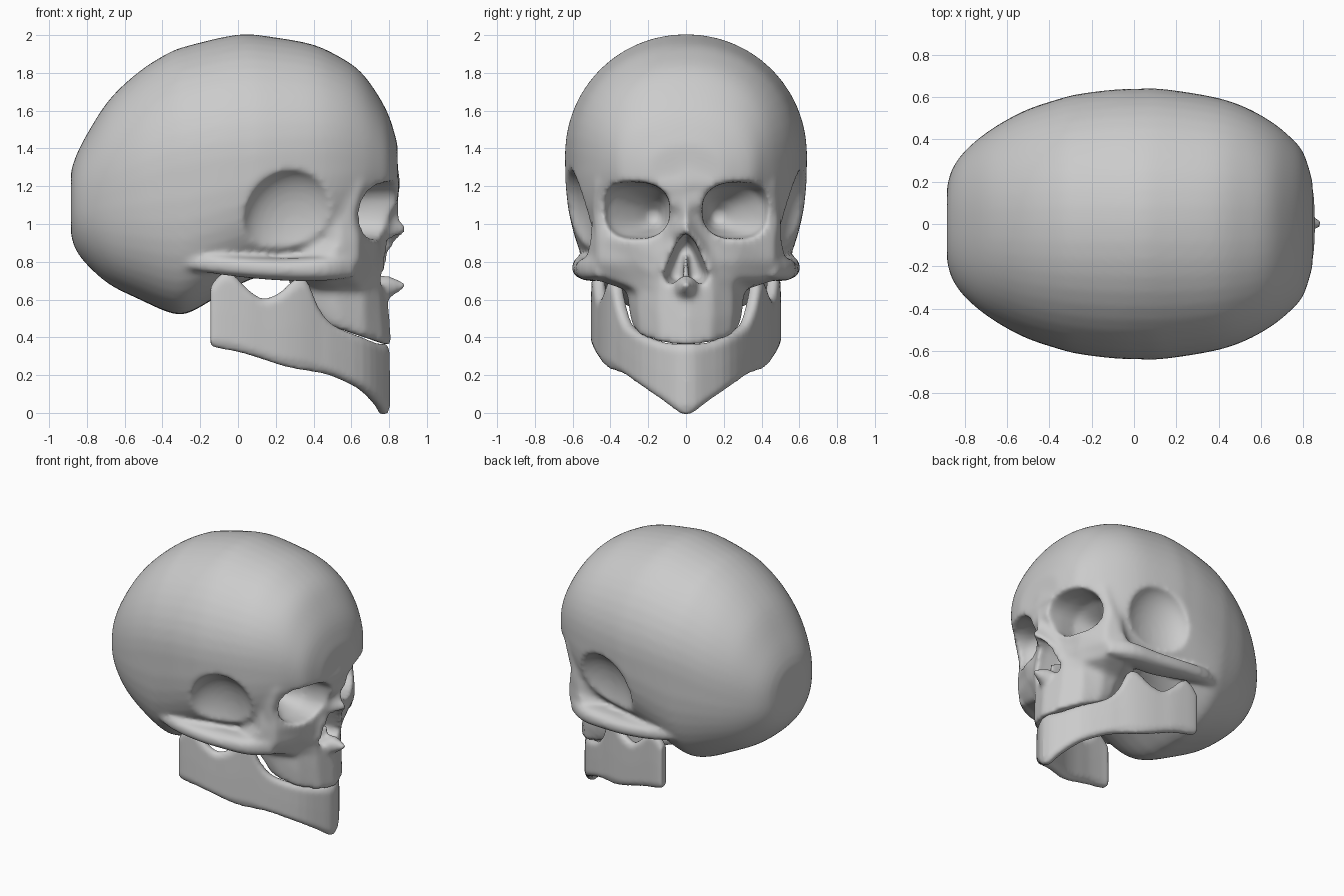
import bpy, bmesh, math
from mathutils import Vector

if "Cube" in bpy.data.objects:
    bpy.data.objects.remove(bpy.data.objects["Cube"])


def loft(name, rings):
    """Skin a list of equal-length closed rings and cap both ends."""
    bm = bmesh.new()
    vs = [[bm.verts.new(p) for p in r] for r in rings]
    n = len(rings[0])
    for a, b in zip(vs, vs[1:]):
        for i in range(n):
            bm.faces.new((a[i], a[(i + 1) % n], b[(i + 1) % n], b[i]))
    bm.faces.new(vs[0])
    bm.faces.new(vs[-1][::-1])
    bmesh.ops.recalc_face_normals(bm, faces=bm.faces)
    me = bpy.data.meshes.new(name)
    bm.to_mesh(me)
    bm.free()
    ob = bpy.data.objects.new(name, me)
    bpy.context.collection.objects.link(ob)
    return ob


def smooth_path(pts, steps=4):
    """Catmull-Rom interpolation of tuples."""
    out = []
    for i in range(len(pts) - 1):
        p0, p1, p2, p3 = pts[max(i - 1, 0)], pts[i], pts[i + 1], pts[min(i + 2, len(pts) - 1)]
        for k in range(steps):
            t = k / steps
            out.append(tuple(.5 * (2 * b + (c - a) * t + (2 * a - 5 * b + 4 * c - d) * t * t
                                   + (3 * b - a - 3 * c + d) * t ** 3)
                             for a, b, c, d in zip(p0, p1, p2, p3)))
    return out + [pts[-1]]


def activate(ob):
    bpy.ops.object.select_all(action='DESELECT')
    ob.select_set(True)
    bpy.context.view_layer.objects.active = ob


def modify(ob, kind, **props):
    activate(ob)
    m = ob.modifiers.new(kind, kind)
    for k, v in props.items():
        setattr(m, k, v)
    bpy.ops.object.modifier_apply(modifier=m.name)


def join(ob, others):
    activate(ob)
    for o in others:
        o.select_set(True)
    bpy.ops.object.join()


def cut(ob, cutter):
    cutter.hide_render = True
    modify(ob, 'BOOLEAN', operation='DIFFERENCE', solver='EXACT', object=cutter)
    bpy.data.objects.remove(cutter)


def oval(x, y, z, ry, rz, p=2.0, n=24):
    """Superellipse ring in a plane across x."""
    out = []
    for i in range(n):
        c, s = math.cos(2 * math.pi * i / n), math.sin(2 * math.pi * i / n)
        out.append((x, y + ry * math.copysign(abs(c) ** (2 / p), c),
                    z + rz * math.copysign(abs(s) ** (2 / p), s)))
    return out


# Braincase: x, top, bottom, half width, height of widest point
stations = [(-.885, 1.27, .95, .17, 1.1), (-.862, 1.35, .87, .255, 1.11), (-.80, 1.475, .785, .345, 1.13),
            (-.68, 1.66, .68, .445, 1.18), (-.52, 1.81, .60, .535, 1.24), (-.36, 1.91, .53, .59, 1.3),
            (-.26, 1.945, .53, .615, 1.32), (-.1, 1.985, .62, .635, 1.35), (.03, 2.005, .69, .64, 1.36),
            (.15, 1.995, .73, .637, 1.37), (.38, 1.955, .76, .6, 1.38), (.52, 1.895, .8, .555, 1.38),
            (.64, 1.815, .9, .49, 1.36), (.73, 1.7, 1.0, .42, 1.34), (.8, 1.57, 1.05, .34, 1.3),
            (.845, 1.42, 1.1, .2, 1.27)]
rings = []
for x, top, bot, w, mid in smooth_path(stations):
    ring = []
    for i in range(48):
        c, s = math.cos(math.pi * i / 24), math.sin(math.pi * i / 24)
        p = 2.02 + .4 * x * x if s > 0 else 2.9 - .9 * x * x
        ring.append((x, w * math.copysign(abs(c) ** (2 / p), c),
                     mid + (top - mid if s > 0 else mid - bot) * math.copysign(abs(s) ** (2 / p), s)))
    rings.append(ring)
skull = loft("skull", rings)

# Face and upper jaw: height, tilt, then half outline from front to back
levels = [(1.32, 0, (.845, 0), (.83, .14), (.78, .28), (.65, .45), (.5, .5), (.25, .45)),
          (1.21, 0, (.86, 0), (.855, .14), (.81, .30), (.66, .48), (.55, .51), (.25, .42)),
          (1.05, 0, (.83, 0), (.78, .12), (.73, .28), (.61, .49), (.53, .50), (.25, .40)),
          (.91, 0, (.82, 0), (.76, .12), (.735, .28), (.64, .47), (.54, .51), (.25, .39)),
          (.80, 0, (.78, 0), (.76, .14), (.72, .27), (.64, .47), (.48, .54), (.25, .37)),
          (.71, 0, (.775, 0), (.755, .14), (.69, .25), (.61, .42), (.46, .50), (.27, .32)),
          (.65, 0, (.79, 0), (.755, .14), (.67, .25), (.53, .31), (.42, .31), (.28, .26)),
          (.5, .1, (.805, 0), (.765, .14), (.67, .25), (.53, .30), (.44, .29), (.36, .22)),
          (.35, .34, (.815, 0), (.775, .13), (.67, .24), (.54, .28), (.46, .27), (.4, .2))]
rings = []
for z, tilt, *pts in levels:
    half = [(x, y, z + tilt * (pts[0][0] - x)) for x, y in pts]
    rings.append(half + [(x, -y, zz) for x, y, zz in half[:0:-1]])
face = loft("face", rings)

# Nasal bones
nose = loft("nose", [[(x, 0, z), (.78, w, z - .01), (.68, w, z), (.68, -w, z), (.78, -w, z - .01)]
                     for z, x, w in ((1.17, .85, .06), (1.03, .86, .06), (.965, .905, .08), (.86, .81, .12),
                                     (.76, .765, .14))])
join(skull, [face, nose])
modify(skull, 'REMESH', mode='VOXEL', voxel_size=.018)

# Eye sockets and temporal hollows
for s in (1, -1):
    cut(skull, loft("socket_cutter", [oval(x, s * y, z, ry, rz, 2.5) for x, y, z, ry, rz in
        ((1.0, .31, 1.075, .225, .155), (.72, .275, 1.07, .19, .15), (.6, .245, 1.065, .17, .135),
         (.47, .19, 1.05, .08, .08), (.4, .17, 1.04, .03, .03))]))
    bpy.ops.mesh.primitive_uv_sphere_add(segments=32, ring_count=20, location=(.3, s * .64, .98))
    hollow = bpy.context.object
    hollow.scale = (.28, .165, .31)
    cut(skull, hollow)

# Nose opening
opening = [(0, .955), (.045, .91), (.085, .82), (.12, .73), (.1, .68), (.03, .67)]
opening += [(-y, z) for y, z in opening[:0:-1]]
cut(skull, loft("nose_cutter", [[(x, y * k, .78 + (z - .78) * k) for y, z in opening]
                                for x, k in ((.6, .7), (.74, 1), (1.0, 1))]))

# Cheek arches, septum and nasal spine
extra = []
for s in (1, -1):
    path = [(.62, .45, .78, .03, .06), (.47, .49, .765, .08, .065), (.25, .495, .76, .1, .06),
            (.05, .52, .77, .085, .055), (-.15, .535, .79, .05, .05), (-.32, .49, .80, .03, .03)]
    extra.append(loft("cheek_arch", [oval(x, s * y, z, ry, rz, 2.4) for x, y, z, ry, rz in smooth_path(path, 3)]))
extra.append(loft("spine", [oval(.7, 0, .65, .09, .05), oval(.79, 0, .665, .06, .065), oval(.885, 0, .675, .014, .014)]))
extra.append(loft("septum", [oval(.55, 0, .74, .018, .14), oval(.74, 0, .72, .014, .07)]))
join(skull, extra)
modify(skull, 'REMESH', mode='VOXEL', voxel_size=.016)
modify(skull, 'SMOOTH', factor=.5, iterations=8)

# Lower jaw: x, y, bottom, top along one side of the U
side = [(.77, 0, -.01, .365), (.725, .10, .055, .37), (.64, .205, .13, .405), (.5, .295, .195, .465),
        (.42, .335, .215, .56), (.36, .365, .225, .70), (.30, .39, .235, .705), (.22, .415, .255, .635),
        (.13, .435, .285, .605), (.05, .452, .31, .655), (-.03, .462, .33, .735), (-.09, .467, .34, .735),
        (-.145, .467, .355, .67)]
path = smooth_path([(x, -y, b, t) for x, y, b, t in side[:0:-1]] + side, 3)
rings = []
for i, (x, y, b, t) in enumerate(path):
    p, q = path[max(i - 1, 0)], path[min(i + 1, len(path) - 1)]
    d = Vector((q[1] - p[1], p[0] - q[0])).normalized()
    rings.append([(x + d.x * o, y + d.y * o, b + (t - b) * k) for o, k in
                  ((.02, 0), (.036, .1), (.036, .5), (.034, .9), (.018, 1),
                   (-.018, 1), (-.034, .9), (-.036, .5), (-.036, .1), (-.02, 0))])
jaw = loft("lower_jaw", rings)
modify(jaw, 'REMESH', mode='VOXEL', voxel_size=.013)
modify(jaw, 'SMOOTH', factor=.5, iterations=5)

for ob in (skull, jaw):
    activate(ob)
    bpy.ops.object.shade_smooth()
